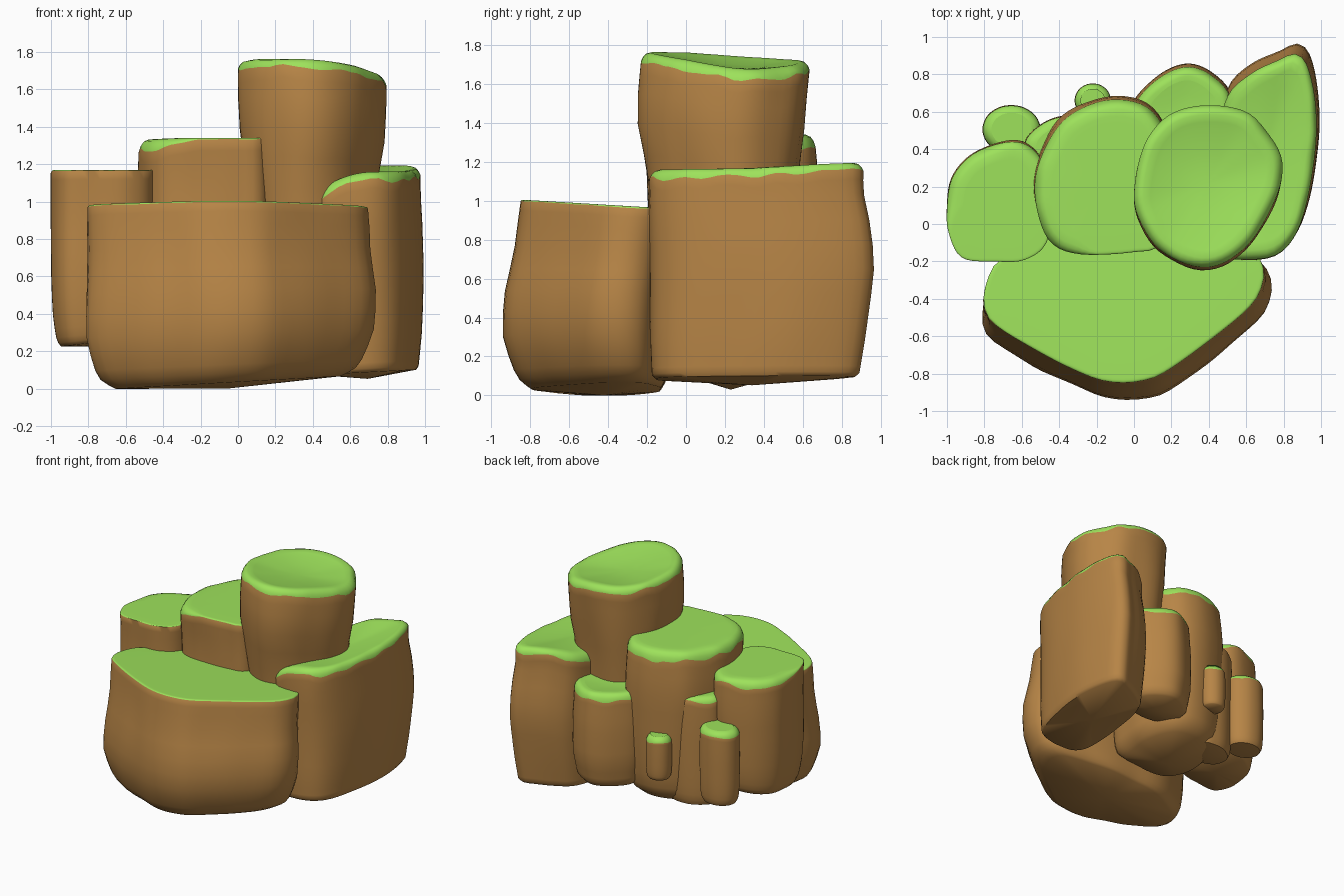
import bpy, bmesh, math
from mathutils import Vector, noise

if "Cube" in bpy.data.objects:
    bpy.data.objects.remove(bpy.data.objects["Cube"])


def material(name, rgb):
    m = bpy.data.materials.new(name)
    m.diffuse_color = (*rgb, 1)
    m.use_nodes = True
    m.node_tree.nodes["Principled BSDF"].inputs["Base Color"].default_value = m.diffuse_color
    return m


EARTH = material("brown_earth", (0.475, 0.235, 0.062))
GRASS = material("green_grass", (0.34, 0.76, 0.105))
N = 64  # points around each rock


def smooth_outline(pts):
    """Closed Catmull-Rom curve through pts, resampled evenly to N points."""
    p = [Vector(q) for q in pts]
    k = len(p)
    dense = []
    for i in range(k):
        a, b, c, d = p[i - 1], p[i], p[(i + 1) % k], p[(i + 2) % k]
        for j in range(16):
            t = j / 16
            dense.append(0.5 * (2 * b + (c - a) * t + (2 * a - 5 * b + 4 * c - d) * t * t
                                + (3 * b - a - 3 * c + d) * t ** 3))
    dense.append(dense[0])
    total = sum((dense[i + 1] - dense[i]).length for i in range(len(dense) - 1))
    out, run, step = [], 0.0, total / N
    for i in range(len(dense) - 1):
        seg = (dense[i + 1] - dense[i]).length
        while len(out) < N and len(out) * step <= run + seg:
            f = (len(out) * step - run) / max(seg, 1e-9)
            out.append(dense[i].lerp(dense[i + 1], f))
        run += seg
    return out


def sample(profile, t):
    """Interpolate (t, scale, dx, dy) rows."""
    for a, b in zip(profile, profile[1:]):
        if t <= b[0]:
            f = (t - a[0]) / (b[0] - a[0])
            return [a[i] + (b[i] - a[i]) * f for i in (1, 2, 3)]
    return profile[-1][1:]


PLAIN = [(0, .84, 0, 0), (.04, .93, 0, 0), (.12, .98, 0, 0), (.3, 1.01, 0, 0),
         (.6, 1.02, 0, 0), (.8, 1.015, 0, 0), (1, 1, 0, 0)]
LEVELS = [0, .02, .05, .1, .18, .28, .4, .52, .64, .76, .88, .95, 1]


def rock(name, pts, top, bottom, band, profile=PLAIN, dish=0.0, belly=0.03, rough=0.012):
    """Lofted rock column: brown sides, rounded green cap whose rim is band(x, y) high."""
    ring0 = smooth_outline(pts)
    c = sum(ring0, Vector((0, 0))) / N
    bm = bmesh.new()
    rings = []

    def rim(q):
        return band(*q) * (1 + .6 * noise.noise((q.x * 8, q.y * 8, 3)))

    # brown sides
    for t in LEVELS:
        s, dx, dy = sample(profile, t)
        ring = []
        for q in ring0:
            zt = top(*q) - rim(q)
            zb = bottom(*q)
            z = zb + (zt - zb) * t
            w = noise.noise((q.x * 4, q.y * 4, z * 1.5)) * rough * min(1, (1 - t) * 5)
            p = c + (q - c) * (s + w / 0.4) + Vector((dx, dy))
            ring.append(bm.verts.new((p.x, p.y, z)))
        rings.append(ring)
    sides = len(rings) - 1
    # rounded grass rim and dished cap: inset, share of the rim height still to climb
    for inset, drop in ((.010, .55), (.026, .2), (.05, .03), (.09, 0), (None, .7), (None, .4), (None, .2)):
        ring = []
        for q in ring0:
            r = (q - c).length
            s = drop if inset is None else 1 - inset * min(1, band(*q) / .04 + .1) / r
            p = c + (q - c) * s
            z = top(*p) - dish * max(0, 1 - (s / .9) ** 2)
            if inset is not None:
                z -= drop * rim(q)
            ring.append(bm.verts.new((p.x, p.y, z)))
        rings.append(ring)
    for k in range(len(rings) - 1):
        a, b = rings[k], rings[k + 1]
        for i in range(N):
            j = (i + 1) % N
            f = bm.faces.new((a[i], a[j], b[j], b[i]))
            f.material_index = int(k >= sides)
    # closing fans
    s, dx, dy = profile[0][1:]
    low = bm.verts.new((c.x + dx, c.y + dy, max(0, bottom(*c) - belly)))
    high = bm.verts.new((c.x, c.y, top(*c) - dish))
    for i in range(N):
        j = (i + 1) % N
        bm.faces.new((rings[0][j], rings[0][i], low))
        bm.faces.new((rings[-1][i], rings[-1][j], high)).material_index = 1
    bmesh.ops.recalc_face_normals(bm, faces=bm.faces)
    me = bpy.data.meshes.new(name)
    bm.to_mesh(me)
    bm.free()
    me.materials.append(EARTH)
    me.materials.append(GRASS)
    ob = bpy.data.objects.new(name, me)
    bpy.context.collection.objects.link(ob)
    bpy.ops.object.select_all(action='DESELECT')
    ob.select_set(True)
    bpy.context.view_layer.objects.active = ob
    bpy.ops.object.shade_smooth_by_angle(angle=math.radians(50))


# wide low rock at the front
rock("front_rock",
     [(-.80, -.45), (-.79, -.32), (-.70, -.18), (-.35, -.03), (.2, -.03), (.58, -.11), (.68, -.2),
      (.685, -.33), (.58, -.48), (.2, -.77), (.03, -.84), (-.15, -.84), (-.33, -.775),
      (-.55, -.66), (-.74, -.54)],
     lambda x, y: .965 - .06 * (y + .18), lambda x, y: .035 + .045 * x,
     lambda x, y: .007,
     [(0, .80, 0, -.04), (.04, .90, 0, -.05), (.12, .965, .005, -.065), (.3, 1.03, .015, -.085),
      (.5, 1.03, .02, -.075), (.75, 1.0, .003, -.035), (1, 1, 0, 0)], belly=.035)

# long crescent-shaped rock on the right
rock("right_rock",
     [(.78, .88), (.86, .91), (.925, .85), (.97, .65), (.97, .4), (.92, .1), (.85, -.08), (.75, -.17),
      (.6, -.19), (.46, -.17), (.4, -.04), (.42, .3), (.49, .66), (.62, .80)],
     lambda x, y: 1.175 + .035 * (y - .3) - 1.2 * max(0, .72 - x) ** 2,
     lambda x, y: .1 + .05 * (x - .95), lambda x, y: .045,
     [(0, .92, 0, 0), (.02, .96, 0, 0), (.2, 1.0, .005, .01), (.5, 1.04, .005, .03),
      (.7, 1.03, .003, .025), (.9, 1.0, 0, 0), (1, 1, 0, 0)], dish=.04, belly=.035)

# tallest rock
rock("tall_rock",
     [(0, .15), (.03, .35), (.1, .5), (.22, .6), (.4, .635), (.6, .6), (.72, .48), (.79, .35),
      (.78, .2), (.7, .02), (.6, -.12), (.45, -.22), (.3, -.22), (.13, -.13), (.03, .02)],
     lambda x, y: 1.765 - .32 * max(0, x - .3) ** 2 - .07 * max(0, y),
     lambda x, y: .38, lambda x, y: .045,
     [(0, .72, 0, 0), (.05, .8, 0, 0), (.4, .85, 0, 0), (.6, .91, -.01, -.015),
      (.78, 1.0, 0, -.025), (.9, 1.0, 0, -.015), (1, 1, 0, 0)], dish=.06, rough=.018)

# second tallest rock in the middle
rock("middle_rock",
     [(-.53, .15), (-.5, .35), (-.38, .55), (-.2, .65), (-.03, .66), (.1, .6), (.18, .45),
      (.2, .2), (.14, -.1), (0, -.15), (-.3, -.16), (-.46, -.08)],
     lambda x, y: 1.34 - .04 * max(0, -.3 - x), lambda x, y: .12,
     lambda x, y: .006 + .06 * min(1, max(0, y / .3, (-.22 - x) / .25)),
     [(0, .75, 0, 0), (.05, .9, 0, 0), (.12, .96, 0, 0), (.35, .99, 0, .005),
      (.8, 1.01, 0, .02), (1, 1, 0, 0)], belly=.09)

# rock on the left
rock("left_rock",
     [(-1, .08), (-.97, .25), (-.85, .38), (-.65, .44), (-.52, .38), (-.45, .2), (-.46, -.08),
      (-.58, -.19), (-.75, -.2), (-.92, -.18), (-.99, -.05)],
     lambda x, y: 1.17, lambda x, y: .25 + .1 * (x + .75),
     lambda x, y: .005 + .045 * min(1, max(0, (y + .05) / .25)),
     [(0, .8, 0, 0), (.03, .88, 0, 0), (.15, .95, 0, 0), (.35, .99, 0, 0), (.75, 1, 0, .01),
      (1, 1, 0, 0)], rough=.008)

# lower rock at the back
rock("rear_rock",
     [(0, .62), (.12, .77), (.28, .84), (.42, .79), (.52, .66), (.48, .45), (.25, .38), (.05, .45)],
     lambda x, y: .96, lambda x, y: .2, lambda x, y: .055,
     [(0, .8, 0, 0), (.05, .92, 0, 0), (.3, 1.02, 0, .01), (.7, 1.03, 0, .01), (1, 1, 0, 0)], dish=.02)

# narrow rock wedged between the left and middle rocks
rock("wedged_rock",
     [(-.58, .44), (-.48, .54), (-.35, .575), (-.22, .54), (-.2, .35), (-.4, .25), (-.55, .3)],
     lambda x, y: 1.0, lambda x, y: .13, lambda x, y: .04)

# two small stumps at the back: centre, radii, bottom, top
for name, cx, cy, rx, ry, zb, zt in (("small_stump", -.655, .505, .153, .128, .22, .815),
                                     ("tiny_stump", -.22, .66, .095, .09, .35, .695)):
    pts = [(cx + rx * math.cos(a * math.tau / 10), cy + ry * math.sin(a * math.tau / 10))
           for a in range(10)]
    rock(name, pts, lambda x, y, z=zt: z, lambda x, y, z=zb: z, lambda x, y: .04,
         belly=.01, rough=.008)
